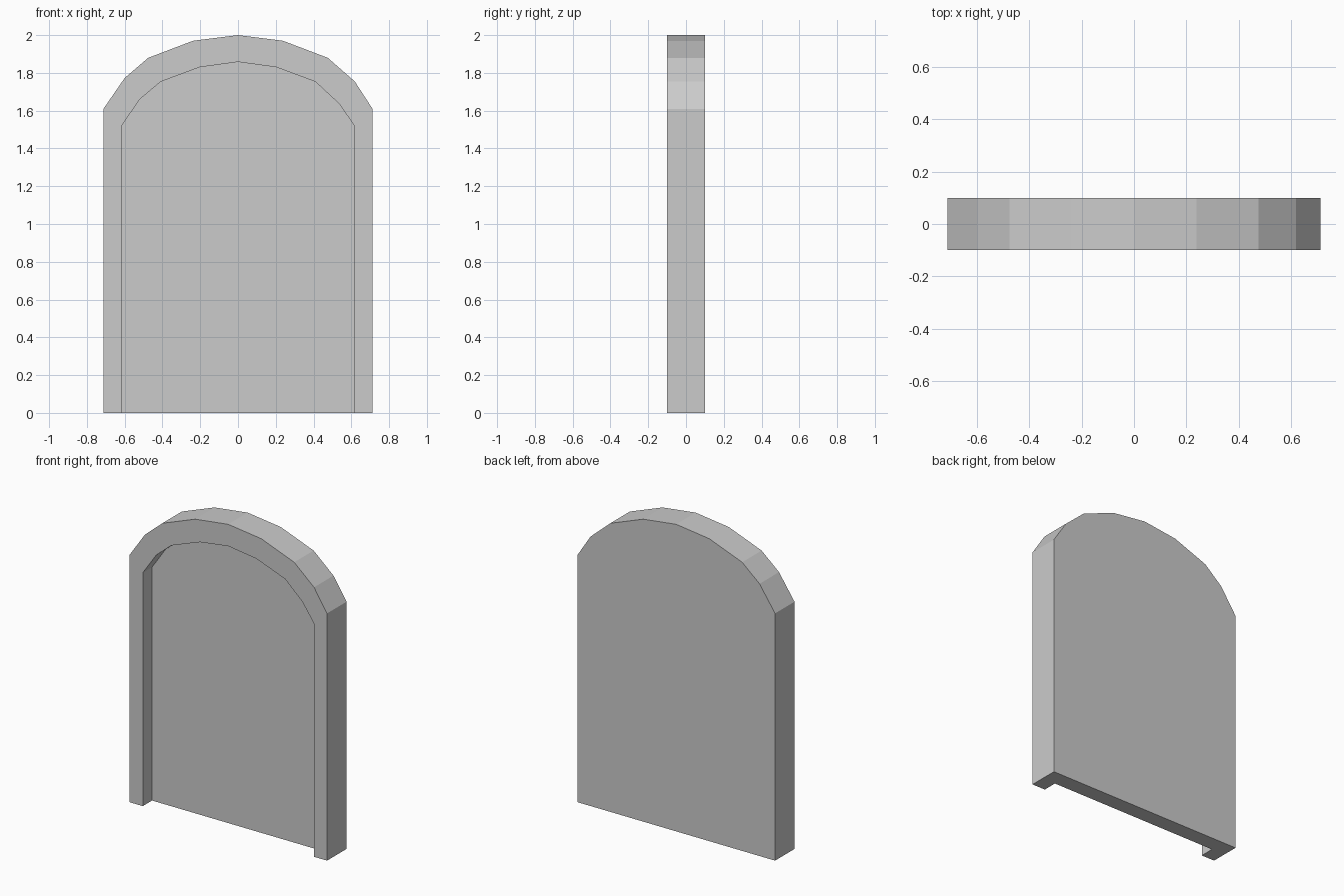
import bpy, bmesh

if "Cube" in bpy.data.objects:
    bpy.data.objects.remove(bpy.data.objects["Cube"])

# Arch outlines (x, z), from left foot over the top to right foot
outer = [(-0.712, 0), (-0.712, 1.61), (-0.6, 1.773), (-0.475, 1.88), (-0.238, 1.97), (0, 2),
         (0.238, 1.97), (0.475, 1.88), (0.618, 1.755), (0.712, 1.61), (0.712, 0)]
inner = [(-0.616, 0), (-0.616, 1.52), (-0.52, 1.66), (-0.41, 1.753), (-0.203, 1.83), (0, 1.858),
         (0.203, 1.83), (0.41, 1.753), (0.535, 1.637), (0.616, 1.52), (0.616, 0)]
FRONT, RECESS, BACK = -0.1, -0.005, 0.1

bm = bmesh.new()


def outline(points, y):
    return [bm.verts.new((x, y, z)) for x, z in points]


# Outer wall, front border and recess wall as strips between outlines
loops = [outline(outer, BACK), outline(outer, FRONT),
         outline(inner, FRONT), outline(inner, RECESS)]
for a, b in zip(loops, loops[1:]):
    for i in range(len(a) - 1):
        bm.faces.new((a[i], a[i + 1], b[i + 1], b[i]))

# Back, recessed panel and U-shaped underside
bm.faces.new(loops[0])
bm.faces.new(loops[-1])
bm.faces.new([l[0] for l in loops] + [l[-1] for l in reversed(loops)])
bmesh.ops.recalc_face_normals(bm, faces=bm.faces)

mesh = bpy.data.meshes.new("arched_panel")
bm.to_mesh(mesh)
bm.free()
bpy.context.collection.objects.link(bpy.data.objects.new("arched_panel", mesh))
